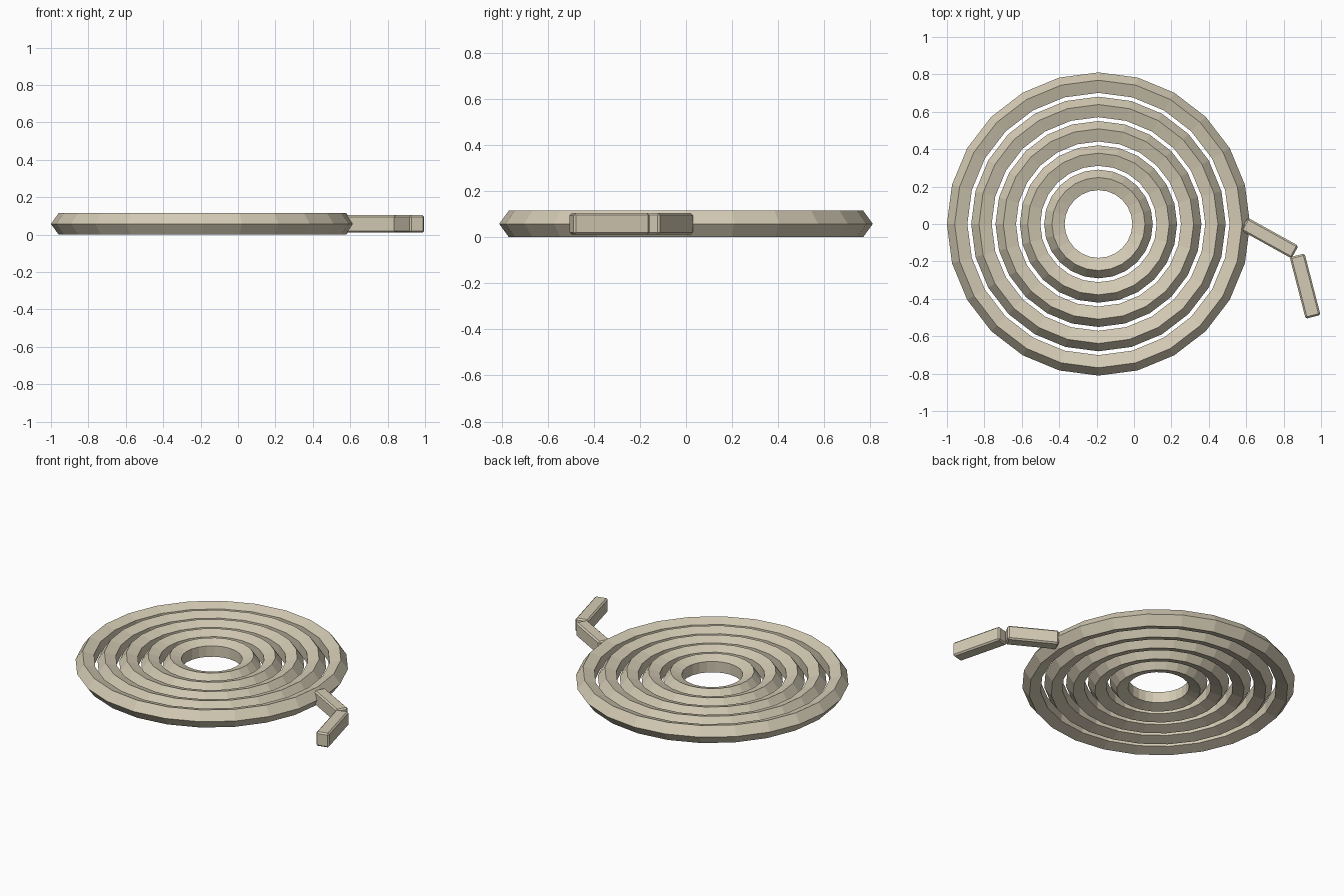
import bpy
import bmesh
from math import cos, sin, tau, radians

if "Cube" in bpy.data.objects:
    bpy.data.objects.remove(bpy.data.objects["Cube"], do_unlink=True)

# Single sandy colour
sand = bpy.data.materials.new("sand")
sand.use_nodes = True
sand.diffuse_color = (0.66, 0.60, 0.46, 1)
sand.node_tree.nodes["Principled BSDF"].inputs["Base Color"].default_value = sand.diffuse_color

TUBE = 0.0605            # tube radius of the rings
MID_Z = 0.0575           # height of the shared middle plane
CENTRE_X = -0.19
SEGMENTS, SIDES = 24, 5


def add_object(name, bm, location):
    bmesh.ops.recalc_face_normals(bm, faces=bm.faces)
    mesh = bpy.data.meshes.new(name)
    bm.to_mesh(mesh)
    bm.free()
    mesh.materials.append(sand)
    obj = bpy.data.objects.new(name, mesh)
    obj.location = location
    bpy.context.collection.objects.link(obj)
    return obj


def ring(name, radius):
    """Faceted ring with a pentagonal section pointing outwards."""
    bm = bmesh.new()
    loops = []
    for i in range(SEGMENTS):
        a = tau * i / SEGMENTS
        loop = []
        for j in range(SIDES):
            b = tau * j / SIDES
            r = radius + TUBE * cos(b)
            loop.append(bm.verts.new((r * cos(a), r * sin(a), TUBE * sin(b))))
        loops.append(loop)
    for i in range(SEGMENTS):
        p, q = loops[i], loops[(i + 1) % SEGMENTS]
        for j in range(SIDES):
            k = (j + 1) % SIDES
            bm.faces.new((p[j], q[j], q[k], p[k]))
    return add_object(name, bm, (CENTRE_X, 0, MID_Z))


def bar(name, x, y, angle, length, width):
    """Bevelled bar lying flat, turned about the vertical."""
    bm = bmesh.new()
    bmesh.ops.create_cube(bm, size=1)
    bmesh.ops.scale(bm, vec=(length, width, 0.093), verts=bm.verts)
    obj = add_object(name, bm, (x, y, MID_Z))
    obj.rotation_euler.z = radians(angle)
    bevel = obj.modifiers.new("edge_bevel", "BEVEL")
    bevel.width = 0.009
    bevel.segments = 1
    return obj


# Concentric rings, evenly spaced
for n in range(5):
    ring(f"coil_ring_{n + 1}", 0.23 + 0.13 * n)

# Bent tail at the outer ring
bar("tail_inner", 0.725, -0.075, -29, 0.31, 0.077)
bar("tail_outer", 0.915, -0.332, -75.5, 0.34, 0.082)
